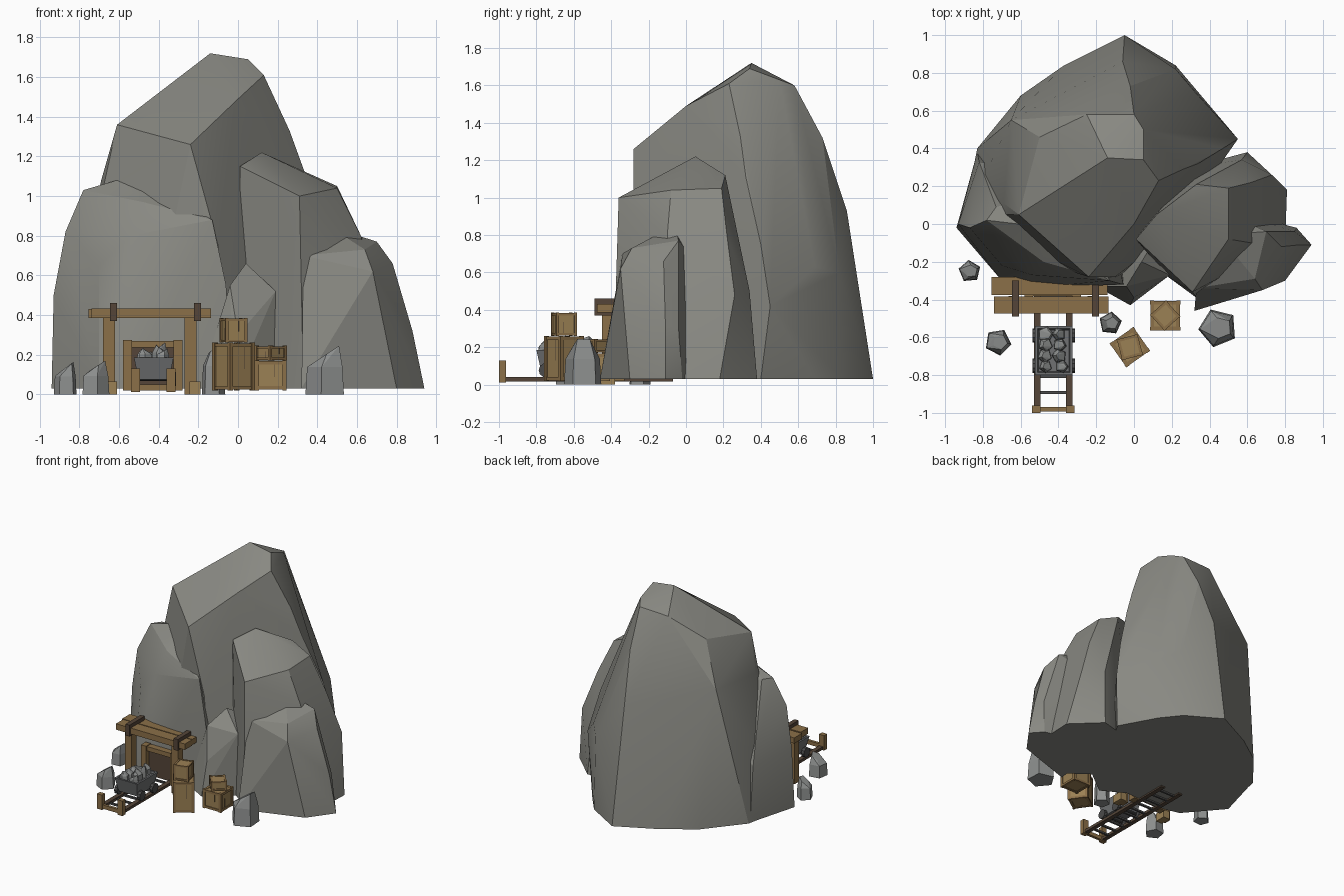
import bpy, bmesh, math, random
from mathutils import Matrix

if "Cube" in bpy.data.objects:
    bpy.data.objects.remove(bpy.data.objects["Cube"])
random.seed(4)

def material(name, c):
    m = bpy.data.materials.new(name)
    m.diffuse_color = (*c, 1)
    m.use_nodes = True
    m.node_tree.nodes["Principled BSDF"].inputs["Base Color"].default_value = m.diffuse_color
    return m

WOOD = material("wood", (0.26, 0.16, 0.065))
PLANK = material("plank", (0.33, 0.22, 0.09))
DARK = material("dark_wood", (0.09, 0.06, 0.04))
ROCK = material("rock", (0.25, 0.25, 0.225))
STONE = material("loose_stone", (0.27, 0.28, 0.275))
STEEL = material("cart_steel", (0.16, 0.165, 0.17))
IRON = material("iron", (0.07, 0.07, 0.07))

def finish(name, bm, mat=None):
    bmesh.ops.recalc_face_normals(bm, faces=bm.faces)
    me = bpy.data.meshes.new(name)
    bm.to_mesh(me)
    bm.free()
    ob = bpy.data.objects.new(name, me)
    bpy.context.collection.objects.link(ob)
    if mat:
        me.materials.append(mat)
    return ob

def boxes(name, specs, mat=None, at=(0, 0, 0), turn=0):
    """Each spec is x0, x1, y0, y1, z0, z1."""
    bm = bmesh.new()
    for x0, x1, y0, y1, z0, z1 in specs:
        m = Matrix.Translation(((x0 + x1) / 2, (y0 + y1) / 2, (z0 + z1) / 2))
        bmesh.ops.create_cube(bm, size=1, matrix=m @ Matrix.Diagonal((x1 - x0, y1 - y0, z1 - z0, 1)))
    bm.transform(Matrix.Translation(at) @ Matrix.Rotation(math.radians(turn), 4, 'Z'))
    return finish(name, bm, mat)

def hull(name, pts, mat=ROCK, smooth=False):
    """Faceted rock: convex hull with near-flat triangles merged."""
    bm = bmesh.new()
    for p in pts:
        bm.verts.new(p)
    r = bmesh.ops.convex_hull(bm, input=bm.verts)
    junk = {v for v in r["geom_interior"] if isinstance(v, bmesh.types.BMVert)}
    bmesh.ops.delete(bm, geom=list(junk), context='VERTS')
    bmesh.ops.dissolve_limit(bm, angle_limit=math.radians(3), verts=bm.verts, edges=bm.edges)
    ob = finish(name, bm, mat)
    if smooth:
        bpy.ops.object.select_all(action='DESELECT')
        ob.select_set(True)
        bpy.context.view_layer.objects.active = ob
        bpy.ops.object.shade_smooth_by_angle(angle=math.radians(20))

# Main peak
hull("main_peak", [
    (-.14, .35, 1.72), (.05, .34, 1.69), (.13, .23, 1.61), (.05, .5, 1.63), (0, .58, 1.6),
    (-.25, .58, 1.59), (-.5, .46, 1.43), (-.61, .05, 1.36), (-.24, -.28, 1.26), (0, 0, 1.49),
    (-.65, .55, 1.1), (-.69, .11, 1.08), (-.02, .73, 1.32), (-.06, .86, .93), (.26, .29, 1.33),
    (.34, .32, 1.11), (.47, .4, .75), (.55, .45, .42), (.33, .69, .63), (.22, .82, .6),
    (-.05, 1.0, .03), (.22, .84, .03), (.34, .69, .03), (.5, .4, .03), (-.37, .84, .03),
    (-.6, .68, .03), (-.83, .4, .03), (-.9, .05, .03), (-.82, .2, .5), (-.5, -.2, .03),
    (-.05, -.27, .03), (-.1, -.28, .75), (.2, -.05, .03)], smooth=True)

# Left shoulder above the mine entrance, sloping away at the back
hull("left_shoulder", [
    (-.78, .02, 1.03), (-.61, .0, 1.08), (-.48, -.05, 1.07), (-.48, -.2, .97), (-.54, -.27, .8),
    (-.7, -.22, .65), (-.87, -.02, .82), (-.93, 0, .5), (-.94, -.02, .03), (-.13, -.3, .88),
    (-.06, -.32, .55), (-.7, -.3, .03), (-.55, -.34, .03), (-.03, -.32, .03), (-.83, .38, .03),
    (-.82, .33, .45), (-.73, .09, 1.03), (-.3, .2, .9), (-.1, .1, .03)], smooth=True)

# Right shoulder
hull("right_shoulder", [
    (.01, -.08, 1.15), (.12, .05, 1.22), (.33, .21, 1.12), (.31, -.36, 1.0), (.5, -.08, 1.04),
    (.5, .19, 1.05), (.62, .22, .79), (.62, -.1, .8), (.73, .26, .48), (.81, .18, .03),
    (.6, .38, .03), (.57, .34, .5), (.02, -.1, .03), (.18, -.28, .03), (.33, -.39, .03),
    (.8, -.1, .03), (.3, .3, .03)], smooth=True)

# Low rock at the right
hull("low_right_rock", [
    (.5, -.12, .82), (.56, -.05, .815), (.7, -.04, .77), (.78, -.12, .66), (.64, -.29, .73),
    (.33, -.34, .7), (.34, -.4, .4), (.68, -.35, .62), (.88, -.11, .32), (.94, -.11, .03),
    (.85, -.04, .3), (.8, -.3, .03), (.32, -.46, .03), (.4, .1, .6), (.86, -.02, .03),
    (.4, .1, .03)], smooth=True)

# Wedge rock between the two sides
hull("middle_rock", [
    (.04, -.2, .66), (.19, -.27, .52), (-.04, -.33, .55), (-.07, -.33, .4), (0, -.39, .3),
    (-.02, -.43, .03), (-.2, -.33, .03), (.2, -.26, .03), (0, 0, .03), (.1, -.1, .6)])

# Loose boulders: tapered lumps with slanted tops
def boulder(name, x, y, r, h, turn, slant=.3, lean=1, z=0, sides=5, mat=STONE):
    pts = []
    for i in range(sides):
        a = turn + i * math.tau / sides
        c, s = math.cos(a), math.sin(a)
        pts += [(x + r * c, y + r * s, z), (x + r * .92 * c, y + r * .92 * s, z + h * .55),
                (x + r * .55 * c + r * .15, y + r * .55 * s, z + h * (1 - slant * (1 - c * lean) / 2))]
    hull(name, pts, mat)

boulder("boulder_left_back", -.87, -.25, .06, .165, .4)
boulder("boulder_left_front", -.72, -.625, .072, .17, 1.1)
boulder("boulder_right", .445, -.55, .105, .25, .7)
boulder("boulder_middle", -.125, -.525, .062, .26, .2, .2)

# Entrance frame: posts, feet, roof planks, clamps, inner frame and dark doorway
boxes("entrance_posts", [(-.68, -.62, -.45, -.39, 0, .39), (-.27, -.21, -.45, -.39, 0, .39)], WOOD)
boxes("post_feet", [(-.665, -.61, -.47, -.38, 0, .065), (-.245, -.19, -.47, -.38, 0, .065)], PLANK)
boxes("back_roof_plank", [(-.755, -.14, -.375, -.28, .385, .43)], WOOD)
boxes("front_roof_plank", [(-.74, -.135, -.475, -.385, .385, .432)], WOOD)
boxes("roof_clamps", [(x, x + .036, y0, y1, z0, z1) for x in (-.646, -.222)
      for y0, y1, z0, z1 in ((-.49, -.3, .43, .46), (-.49, -.475, .37, .46), (-.49, -.3, .37, .387))], DARK)
boxes("inner_frame", [(-.58, -.535, -.39, -.33, .02, .275), (-.325, -.28, -.39, -.33, .02, .275),
                      (-.56, -.3, -.38, -.33, .235, .27)], WOOD)
boxes("doorway", [(-.54, -.32, -.35, -.335, .03, .24)], DARK)

# Track with sleepers and end stop
boxes("rails", [(-.53, -.495, -.98, -.07, .018, .04), (-.36, -.325, -.98, -.07, .018, .04)], DARK)
boxes("sleepers", [(-.52, -.335, y, y + .016, .018, .032)
      for y in [-.9 + .085 * i for i in range(10)]], IRON)
boxes("end_stop", [(-.54, -.495, -1, -.962, .012, .13), (-.36, -.315, -1, -.962, .012, .13),
                   (-.53, -.32, -.992, -.97, .02, .05)], WOOD)

# Mine cart: flared open tub
bm = bmesh.new()
def ring(hx, hy, z):
    return [bm.verts.new((-.425 + sx * hx, -.67 + sy * hy, z))
            for sx, sy in ((-1, -1), (1, -1), (1, 1), (-1, 1))]
rings = [ring(.078, .105, .075), ring(.1, .13, .185), ring(.086, .116, .185), ring(.066, .095, .09)]
for a, b in zip(rings, rings[1:]):
    for i in range(4):
        bm.faces.new((a[i], a[i - 1], b[i - 1], b[i]))
bm.faces.new(rings[0])
bm.faces.new(rings[-1])
finish("cart_tub", bm, STEEL)

# Wheels and axles
bm = bmesh.new()
for y in (-.75, -.59):
    for x, r, d in ((-.525, .038, .025), (-.325, .038, .025), (-.425, .01, .2)):
        bmesh.ops.create_cone(bm, cap_ends=True, segments=10, radius1=r, radius2=r, depth=d,
            matrix=Matrix.Translation((x, y, .077)) @ Matrix.Rotation(math.pi / 2, 4, 'Y'))
finish("cart_wheels", bm, IRON)

# Ore load
hull("ore_bed", [(-.425 + sx * .08, -.67 + sy * .11, z) for sx in (-1, 1) for sy in (-1, 1)
                 for z in (.1, .17)], STEEL)
for i in range(2):
    for j in range(4):
        boulder(f"ore_{i}_{j}", -.463 + .075 * i + random.uniform(-.01, .01), -.755 + .057 * j,
                random.uniform(.034, .044), random.uniform(.05, .1), random.uniform(0, 6), .5,
                random.choice((-1, 1)), .165)

# Crates: panel box with corner posts, rims and plank seams
def crate(name, x, y, z, s, h, turn):
    a, t = s / 2, s * .13
    i = a - .008
    boxes(name + "_panels", [(-i, i, -i, i, .006, h - .006)], PLANK, (x, y, z), turn)
    bars = []
    for sx in (-1, 1):
        lo, hi = sorted((sx * a, sx * (a - t)))
        for sy in (-1, 1):
            l2, h2 = sorted((sy * a, sy * (a - t)))
            bars.append((lo, hi, l2, h2, 0, h))
        for z0, z1 in ((.003, t), (h - t, h - .003)):
            bars.append((lo * .98, hi * .98, -a + t, a - t, z0, z1))
            bars.append((-a + t, a - t, lo * .98, hi * .98, z0, z1))
    boxes(name + "_frame", bars, WOOD, (x, y, z), turn)
    e, k = i + .001, a * .25
    boxes(name + "_seams", [(k - .001, k + .001, -e, e, h * .45, h - t), (-e, e, -k - .001, -k + .001, t, h * .6)],
          DARK, (x, y, z), turn)

crate("tall_crate", -.022, -.652, .02, .155, .24, 35)
crate("tall_crate_top", -.022, -.652, .26, .115, .125, 15)
crate("short_crate", .165, -.485, .02, .16, .15, 0)
crate("short_crate_top", .165, -.485, .17, .115, .075, 42)
